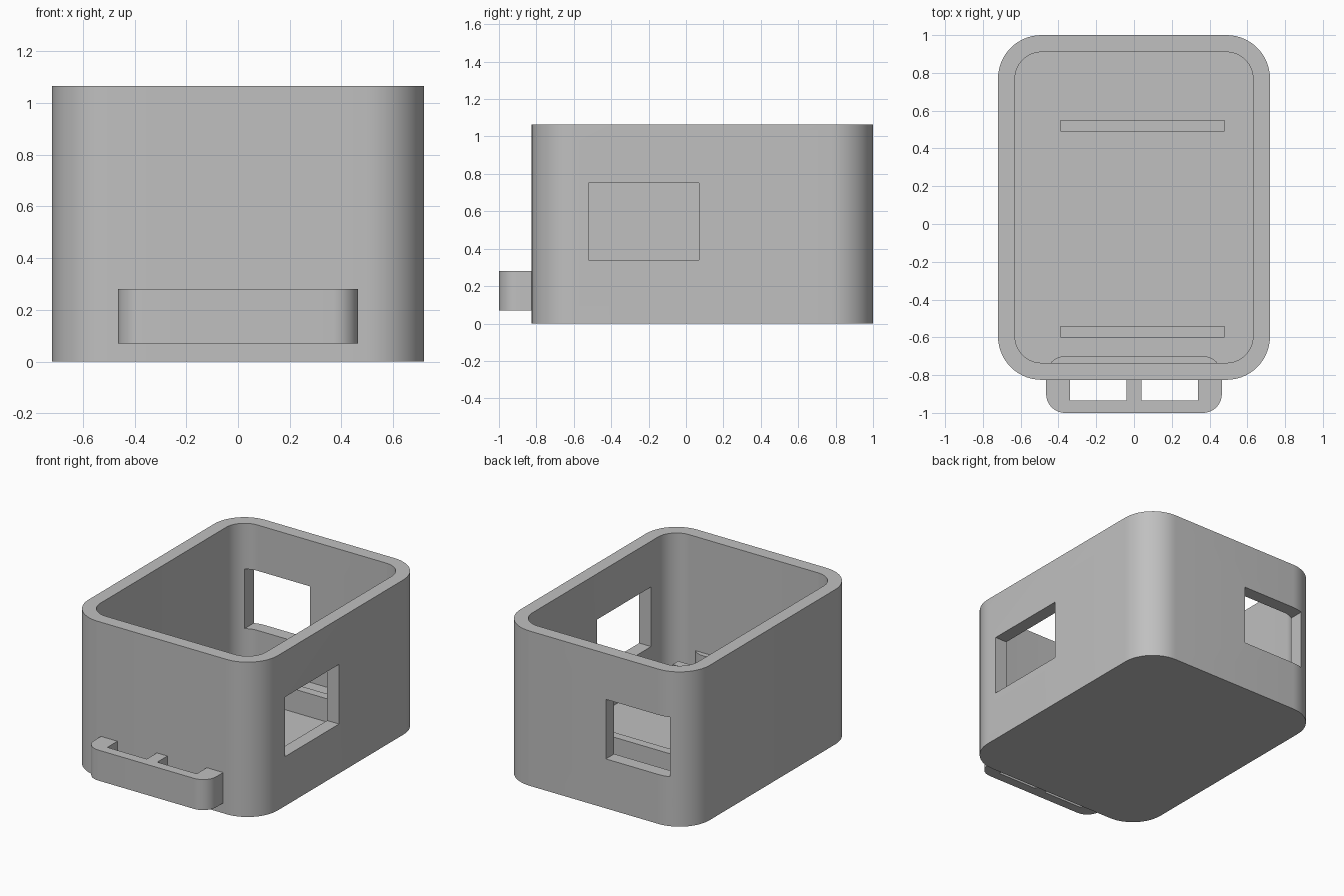
import bpy, bmesh, math

if "Cube" in bpy.data.objects:
    bpy.data.objects.remove(bpy.data.objects["Cube"])

grey = bpy.data.materials.new("light_grey")
grey.diffuse_color = (0.527, 0.527, 0.527, 1)
grey.use_nodes = True
grey.node_tree.nodes["Principled BSDF"].inputs["Base Color"].default_value = grey.diffuse_color


def rounded_block(name, x0, x1, y0, y1, z0, z1, r=0.0, steps=14):
    """Upright block whose plan is a rectangle with rounded corners."""
    bm = bmesh.new()
    pts = []
    for cx, cy, start in ((x1 - r, y1 - r, 0), (x0 + r, y1 - r, 90),
                          (x0 + r, y0 + r, 180), (x1 - r, y0 + r, 270)):
        n = steps if r else 0
        for i in range(n + 1):
            a = math.radians(start + 90 * i / max(n, 1))
            pts.append(bm.verts.new((cx + r * math.cos(a), cy + r * math.sin(a), z0)))
    base = bm.faces.new(pts)
    top = bmesh.ops.extrude_face_region(bm, geom=[base])["geom"]
    bmesh.ops.translate(bm, vec=(0, 0, z1 - z0),
                        verts=[v for v in top if isinstance(v, bmesh.types.BMVert)])
    bmesh.ops.recalc_face_normals(bm, faces=bm.faces)
    mesh = bpy.data.meshes.new(name)
    bm.to_mesh(mesh)
    bm.free()
    mesh.materials.append(grey)
    ob = bpy.data.objects.new(name, mesh)
    bpy.context.collection.objects.link(ob)
    return ob


def cut(target, cutters):
    """Subtract the cutters, apply, remove them, and smooth the round corners."""
    bpy.ops.object.select_all(action='DESELECT')
    bpy.context.view_layer.objects.active = target
    target.select_set(True)
    for c in cutters:
        c.hide_render = True
        mod = target.modifiers.new("cut", 'BOOLEAN')
        mod.operation, mod.solver, mod.object = 'DIFFERENCE', 'EXACT', c
        bpy.ops.object.modifier_apply(modifier=mod.name)
        bpy.data.objects.remove(c)
    bpy.ops.object.shade_smooth_by_angle(angle=math.radians(30))


# Open box with a window in the right wall and one in the back wall
box = rounded_block("box_shell", -0.72, 0.72, -0.825, 1.0, 0, 1.065, 0.23)
cut(box, [
    rounded_block("cavity", -0.63, 0.63, -0.735, 0.91, 0.09, 1.3, 0.14),
    rounded_block("side_window", 0.5, 0.9, -0.52, 0.07, 0.34, 0.75),
    rounded_block("back_window", -0.57, -0.09, 0.8, 1.2, 0.34, 0.75),
])

# Strap bracket passing through the front wall, with two slots
bracket = rounded_block("strap_bracket", -0.465, 0.465, -1.0, -0.70, 0.07, 0.28, 0.1)
cut(bracket, [rounded_block("slot", x, x + 0.30, -0.935, -0.80, 0, 0.4)
              for x in (-0.34, 0.04)])

# Support ribs on the floor
for name, y in (("front_rib", -0.60), ("back_rib", 0.49)):
    rounded_block(name, -0.39, 0.48, y, y + 0.06, 0.08, 0.25)
